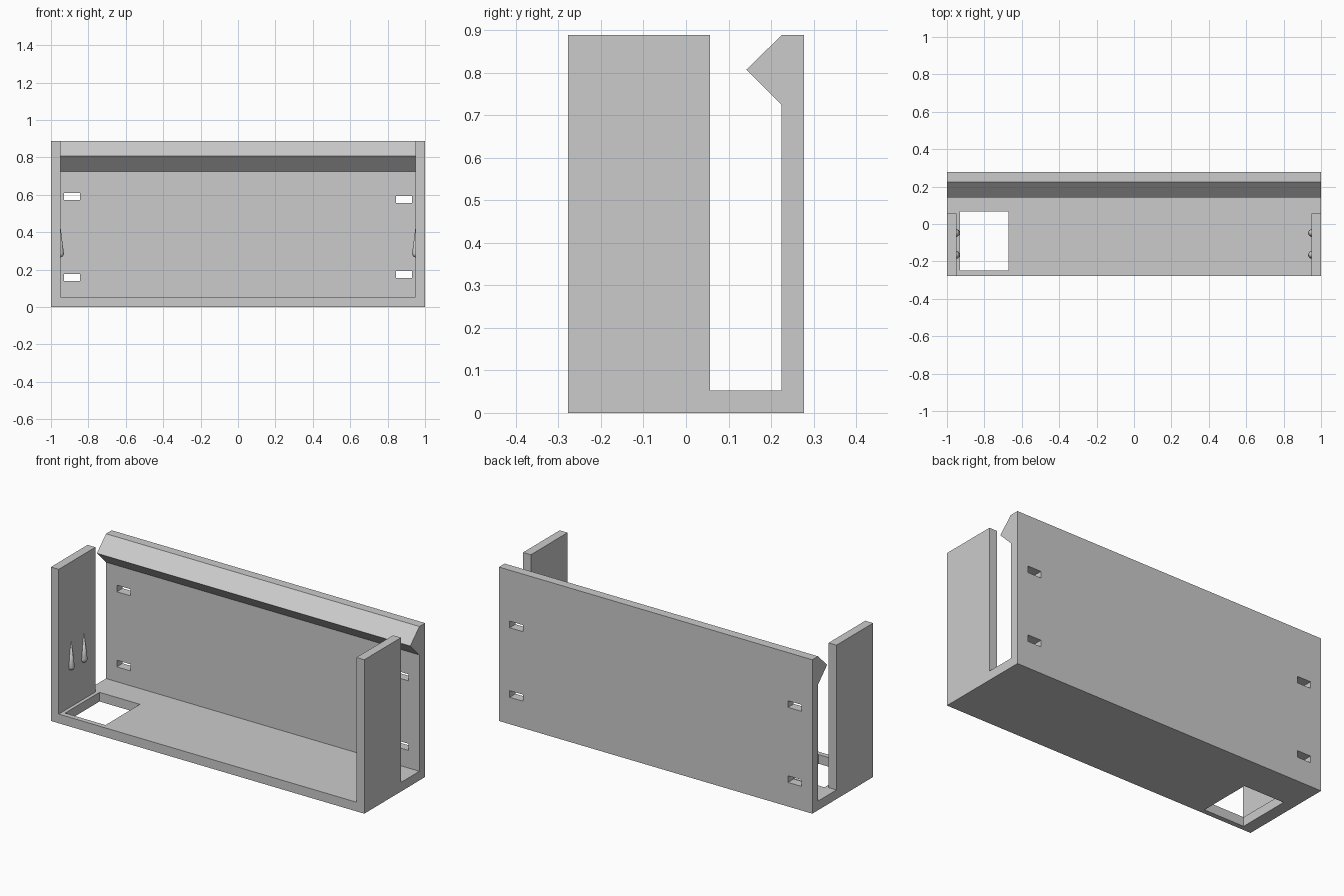
import bpy
import bmesh
import math
from mathutils import Matrix, Vector

if "Cube" in bpy.data.objects:
    bpy.data.objects.remove(bpy.data.objects["Cube"], do_unlink=True)

grey = bpy.data.materials.new("light grey")
grey.use_nodes = True
grey.diffuse_color = (0.6, 0.6, 0.6, 1)
grey.node_tree.nodes["Principled BSDF"].inputs["Base Color"].default_value = (0.6, 0.6, 0.6, 1)

HEIGHT, DEPTH, FLOOR, WALL = 0.888, 0.277, 0.053, 0.95
SIDE_BACK, BACK_FRONT = 0.057, 0.225


def make_object(name, bm):
    bmesh.ops.recalc_face_normals(bm, faces=bm.faces)
    mesh = bpy.data.meshes.new(name)
    bm.to_mesh(mesh)
    bm.free()
    mesh.materials.append(grey)
    obj = bpy.data.objects.new(name, mesh)
    bpy.context.collection.objects.link(obj)
    return obj


def box(name, low, high):
    low, high = Vector(low), Vector(high)
    bm = bmesh.new()
    bmesh.ops.create_cube(bm, size=1, matrix=Matrix.Translation((low + high) / 2)
                          @ Matrix.Diagonal((*(high - low), 1)))
    return make_object(name, bm)


def cut(target, low, high):
    cutter = box("cutter", low, high)
    cutter.hide_render = True
    mod = target.modifiers.new("cut", "BOOLEAN")
    mod.operation, mod.solver, mod.object = "DIFFERENCE", "EXACT", cutter
    bpy.context.view_layer.objects.active = target
    bpy.ops.object.modifier_apply(modifier=mod.name)
    bpy.data.objects.remove(cutter, do_unlink=True)


# Body: end profile with floor, side panel, slot and clip lip, run along x
profile = [(-DEPTH, 0), (DEPTH, 0), (DEPTH, HEIGHT), (BACK_FRONT, HEIGHT),
           (0.142, 0.807), (BACK_FRONT, 0.724), (BACK_FRONT, FLOOR),
           (SIDE_BACK, FLOOR), (SIDE_BACK, HEIGHT), (-DEPTH, HEIGHT)]
bm = bmesh.new()
face = bm.faces.new([bm.verts.new((-1, y, z)) for y, z in profile])
extruded = bmesh.ops.extrude_face_region(bm, geom=[face])["geom"]
bmesh.ops.translate(bm, vec=(2, 0, 0),
                    verts=[v for v in extruded if isinstance(v, bmesh.types.BMVert)])
body = make_object("holder_body", bm)

# Open middle between the side panels
cut(body, (-WALL, -0.4, FLOOR), (WALL, 0.1, 1))

# Cable opening in the floor
cut(body, (-0.93, -0.248, -0.1), (-0.672, 0.066, 0.1))

# Mounting slots through the back
for x, z in [(-0.888, 0.591), (-0.888, 0.158), (0.888, 0.575), (0.888, 0.174)]:
    cut(body, (x - 0.043, 0.2, z - 0.019), (x + 0.043, 0.3, z + 0.019))

# Teardrop grip bumps on the inner side panels: round bottom, pointed top
radius, centre, tip = 0.021, 0.286, 0.45
outline = [(radius * math.sin(a), centre - radius * math.cos(a))
           for a in (math.radians(15 * i) for i in range(7))] + [(0, tip)]
for side, sign in (("right", -1), ("left", 1)):
    for place, y in (("front", -0.165), ("rear", -0.048)):
        bm = bmesh.new()
        verts = [bm.verts.new((r, 0, z)) for r, z in outline]
        edges = [bm.edges.new(pair) for pair in zip(verts, verts[1:])]
        bmesh.ops.spin(bm, geom=verts + edges, cent=(0, 0, 0), axis=(0, 0, 1),
                       angle=math.tau, steps=24)
        bmesh.ops.remove_doubles(bm, verts=bm.verts, dist=0.0001)
        bmesh.ops.translate(bm, vec=(sign * (WALL + 0.002), y, 0), verts=bm.verts)
        bump = make_object(f"{side}_{place}_grip_bump", bm)
        bpy.ops.object.select_all(action="DESELECT")
        bump.select_set(True)
        bpy.context.view_layer.objects.active = bump
        bpy.ops.object.shade_smooth_by_angle(angle=math.radians(30))
